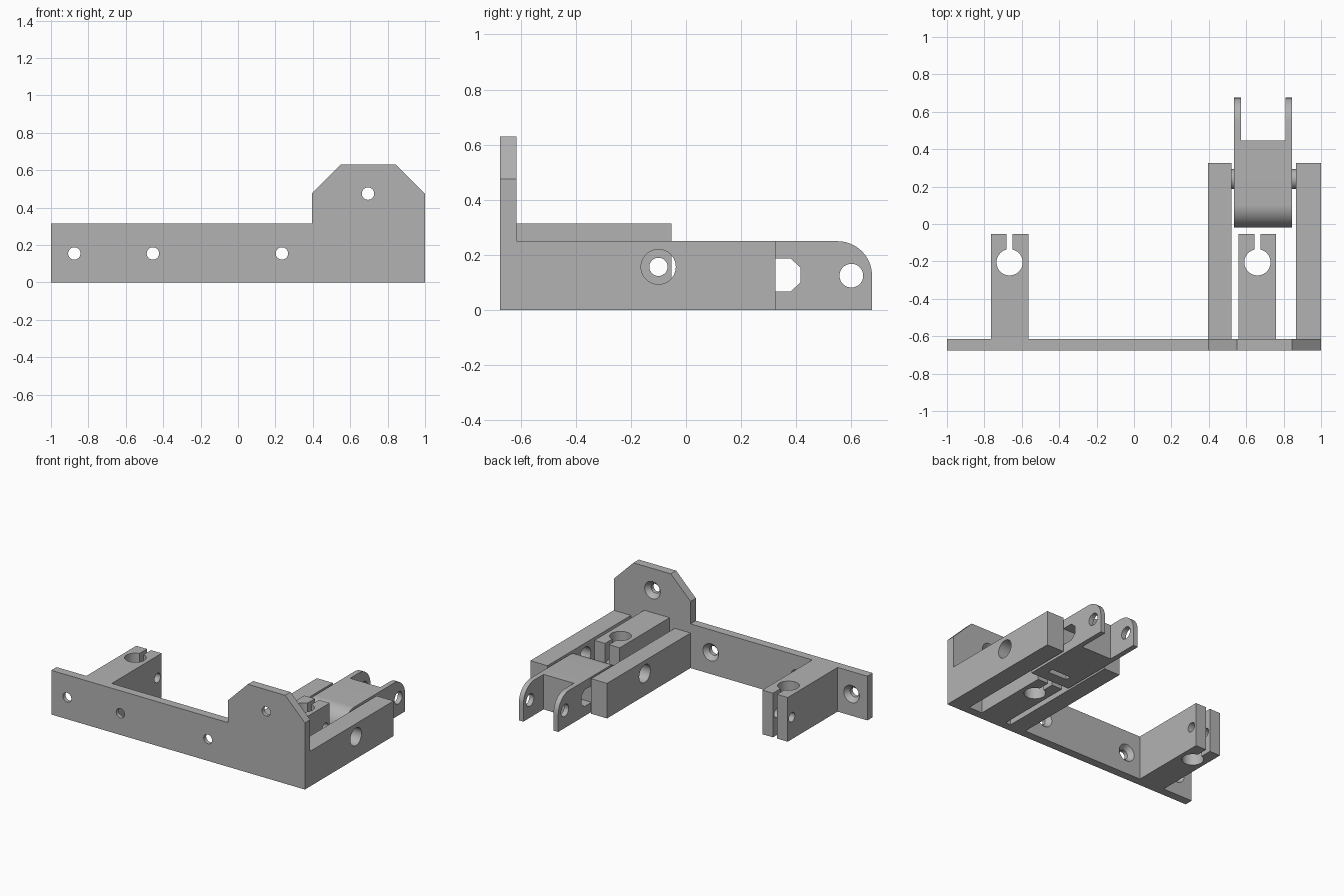
import bpy, bmesh, math
from mathutils import Matrix, Vector

old = bpy.data.objects.get("Cube")
if old:
    bpy.data.objects.remove(old, do_unlink=True)

grey = bpy.data.materials.new("plain grey")
grey.use_nodes = True
colour = (0.45, 0.45, 0.45, 1)
grey.diffuse_color = colour
grey.node_tree.nodes["Principled BSDF"].inputs["Base Color"].default_value = colour

PLACE = {
    "X": lambda u, v, w: (w, u, v),
    "Y": lambda u, v, w: (u, w, v),
    "Z": lambda u, v, w: (u, v, w),
}


def finish(name, bm):
    bmesh.ops.recalc_face_normals(bm, faces=bm.faces)
    mesh = bpy.data.meshes.new(name)
    bm.to_mesh(mesh)
    bm.free()
    mesh.materials.append(grey)
    ob = bpy.data.objects.new(name, mesh)
    bpy.context.collection.objects.link(ob)
    return ob


def prism(name, axis, profile, start, end):
    """Extrude a flat profile along an axis."""
    bm = bmesh.new()
    face = bm.faces.new([bm.verts.new(PLACE[axis](u, v, start)) for u, v in profile])
    side = bmesh.ops.extrude_face_region(bm, geom=[face])["geom"]
    verts = [g for g in side if isinstance(g, bmesh.types.BMVert)]
    bmesh.ops.translate(bm, verts=verts, vec=PLACE[axis](0, 0, end - start))
    return finish(name, bm)


def box(name, x, y, z):
    return prism(name, "Z", [(x[0], y[0]), (x[1], y[0]), (x[1], y[1]), (x[0], y[1])], *z)


def arc(cu, cv, r, a, b, steps=16):
    angles = [math.radians(a + (b - a) * i / steps) for i in range(steps + 1)]
    return [(cu + r * math.cos(t), cv + r * math.sin(t)) for t in angles]


def rod(name, axis, u, v, start, end, r1, r2=None):
    """Round bar or cone along an axis."""
    bm = bmesh.new()
    bmesh.ops.create_cone(bm, cap_ends=True, segments=48, radius1=r1,
                          radius2=r1 if r2 is None else r2, depth=end - start)
    turn = Vector((0, 0, 1)).rotation_difference(Vector(PLACE[axis](0, 0, 1)))
    spot = Matrix.Translation(PLACE[axis](u, v, (start + end) / 2))
    bmesh.ops.transform(bm, matrix=spot @ turn.to_matrix().to_4x4(), verts=bm.verts)
    return finish(name, bm)


def cut(ob, *cutters):
    bpy.context.view_layer.objects.active = ob
    for cutter in cutters:
        cutter.hide_render = True
        mod = ob.modifiers.new("cut", "BOOLEAN")
        mod.operation, mod.solver, mod.object = "DIFFERENCE", "EXACT", cutter
        bpy.ops.object.modifier_apply(modifier=mod.name)
        bpy.data.objects.remove(cutter, do_unlink=True)


def smooth(ob):
    bpy.ops.object.select_all(action="DESELECT")
    ob.select_set(True)
    bpy.context.view_layer.objects.active = ob
    bpy.ops.object.shade_smooth_by_angle(angle=math.radians(30))


FRONT, BACK = -0.675, -0.615
parts = []

# Mounting plate with a raised, chamfered tab and countersunk screw holes
plate = prism("mounting_plate", "Y", [
    (-1, 0), (1, 0), (1, 0.475), (0.845, 0.63), (0.55, 0.63),
    (0.395, 0.475), (0.395, 0.315), (-1, 0.315)], FRONT, BACK)
for x, z in [(-0.875, 0.155), (-0.455, 0.155), (0.235, 0.155), (0.695, 0.475)]:
    cut(plate, rod("screw_hole", "Y", x, z, FRONT - 0.1, BACK + 0.1, 0.033),
        rod("countersink", "Y", x, z, BACK - 0.035, BACK + 0.005, 0.03, 0.066))
parts.append(plate)

# Split rod clamps
for name, x in [("right_clamp", -0.665), ("left_clamp", 0.66)]:
    clamp = box(name, (x - 0.1, x + 0.1), (BACK, -0.053), (0, 0.315))
    cut(clamp, rod("bore", "Z", x, -0.205, -0.1, 0.5, 0.07),
        box("slit", (x - 0.016, x + 0.016), (-0.2, 0.1), (-0.1, 0.5)),
        rod("bolt_hole", "X", -0.1, 0.157, x - 0.2, x + 0.2, 0.033))
    parts.append(clamp)

# Side rails with access holes
for name, x in [("inner_rail", (0.395, 0.52)), ("outer_rail", (0.865, 1))]:
    rail = box(name, x, (BACK, 0.325), (0, 0.25))
    cut(rail, rod("access_hole", "X", -0.1, 0.157, x[0] - 0.1, x[1] + 0.1, 0.063))
    parts.append(rail)

# Pivoting block with rounded top ends and two ears
outline = ([(-0.02, 0), (0.675, 0)] + arc(0.55, 0.125, 0.125, 0, 90)
           + arc(0.105, 0.125, 0.125, 90, 180))
block = prism("pivot_block", "X", outline, 0.535, 0.845)
window = [(0.3, 0.068), (0.38, 0.068), (0.415, 0.1),
          (0.415, 0.155), (0.38, 0.187), (0.3, 0.187)]
cut(block, box("ear_gap", (0.572, 0.81), (0.447, 0.8), (-0.1, 0.4)),
    rod("ear_hole", "X", 0.6, 0.125, 0.4, 1, 0.043),
    prism("cross_window", "X", window, 0.4, 1),
    box("bottom_slot", (0.62, 0.77), (0.06, 0.1), (-0.1, 0.1)))
parts.append(block)

# Pivot pins between block and rails
for name, a, b in [("inner_pin", 0.515, 0.54), ("outer_pin", 0.84, 0.87)]:
    parts.append(rod(name, "X", 0.24, 0.125, a, b, 0.053))

for part in parts:
    smooth(part)
